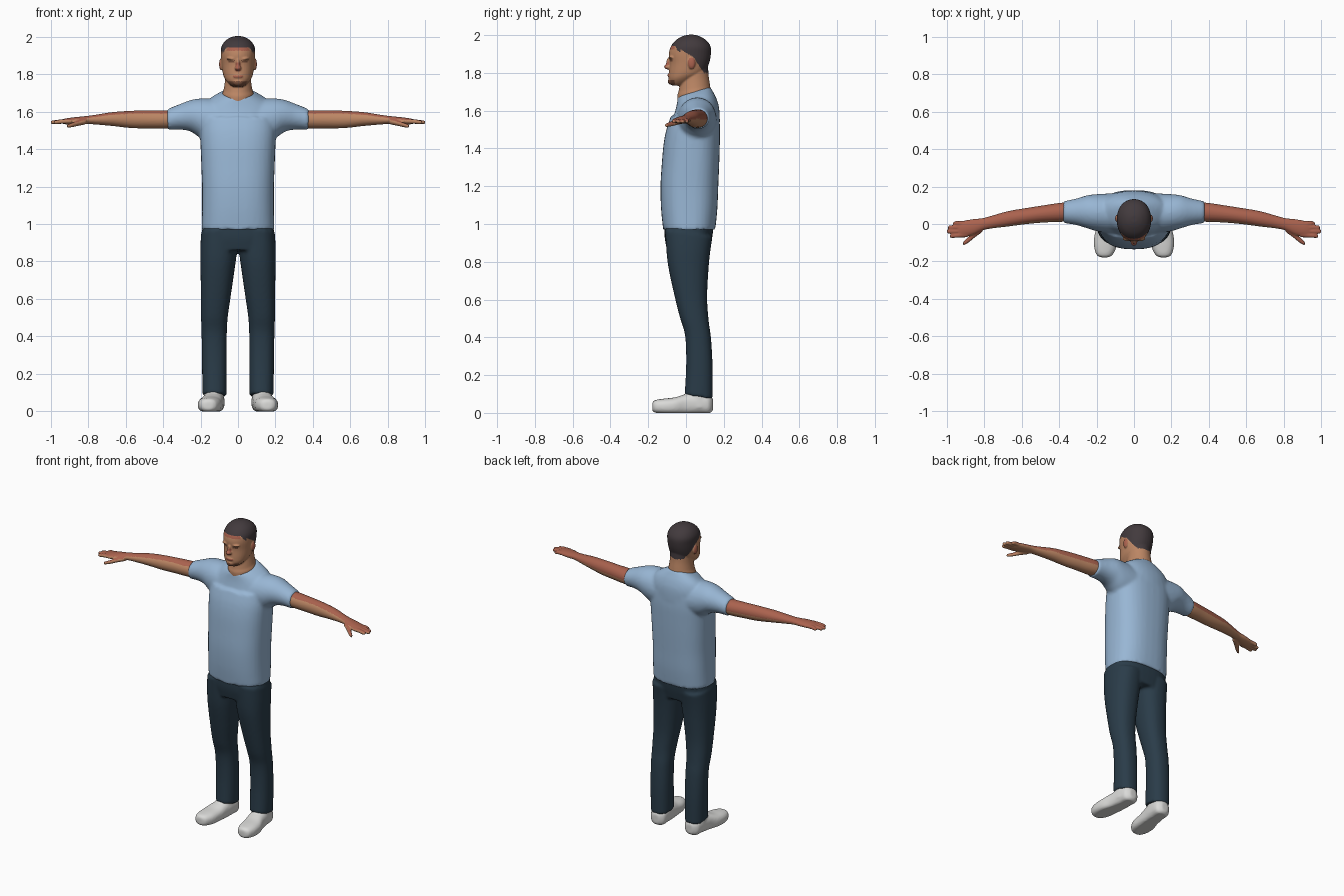
import bpy, bmesh, math
from mathutils import Vector

old = bpy.data.objects.get("Cube")
if old:
    bpy.data.objects.remove(old)


def material(name, r, g, b):
    lin = [((c / 255 + 0.055) / 1.055) ** 2.4 for c in (r, g, b)] + [1]
    m = bpy.data.materials.new(name)
    m.use_nodes = True
    m.diffuse_color = lin
    bsdf = next(n for n in m.node_tree.nodes if n.type == 'BSDF_PRINCIPLED')
    bsdf.inputs["Base Color"].default_value = lin
    bsdf.inputs["Roughness"].default_value = 0.8
    return m


SKIN = material("tan skin", 188, 134, 100)
RED = material("sunburnt skin", 170, 98, 78)
BEARD = material("stubble brown", 120, 80, 60)
HAIR = material("dark hair", 66, 58, 61)
SHIRT = material("light blue cotton", 152, 182, 212)
DENIM = material("dark navy denim", 42, 60, 73)
SHOE = material("white shoe", 218, 218, 216)


def spline(rows, steps=5):
    """Smooth in-between rows through the given cross-sections."""
    out = []
    for i in range(len(rows) - 1):
        p = [rows[max(i - 1, 0)], rows[i], rows[i + 1], rows[min(i + 2, len(rows) - 1)]]
        for k in range(steps):
            t = k / steps
            out.append([b + 0.5 * t * (c - a + t * (2 * a - 5 * b + 4 * c - d + t * (3 * (b - c) + d - a)))
                        for a, b, c, d in zip(*p)])
    return out + [list(rows[-1])]


def loft(bm, axis, rows, side=1, power=2.0, tilt=0, n=36):
    """Rows are (position, centre u, centre v, radius u, radius v) along an axis."""
    rings = []
    for t, cu, cv, ru, rv in spline(rows):
        ring = []
        for k in range(n):
            a = 2 * math.pi * k / n
            c, s = math.cos(a), math.sin(a)
            u = cu + ru * math.copysign(abs(c) ** (2 / power), c)
            v = cv + rv * math.copysign(abs(s) ** (2 / power), s)
            x, y, z = {'x': (t, u, v), 'y': (u, t, v), 'z': (u, v, t + tilt * (v - cv))}[axis]
            ring.append(bm.verts.new((side * x, y, max(z, 0))))
        rings.append(ring)
    for a, b in zip(rings, rings[1:]):
        for k in range(n):
            bm.faces.new((a[k], a[k - 1], b[k - 1], b[k]))
    bm.faces.new(rings[0])
    bm.faces.new(rings[-1])


def ball(bm, centre, radii):
    made = bmesh.ops.create_uvsphere(bm, u_segments=20, v_segments=12, radius=1)
    for v in made["verts"]:
        v.co = Vector(centre) + Vector([a * b for a, b in zip(v.co, radii)])


def finish(name, bm, mats, voxel, smooth=3, rule=None):
    """Fuse the overlapping volumes into one soft skin and colour it."""
    bmesh.ops.recalc_face_normals(bm, faces=bm.faces)
    me = bpy.data.meshes.new(name)
    bm.to_mesh(me)
    bm.free()
    ob = bpy.data.objects.new(name, me)
    bpy.context.scene.collection.objects.link(ob)
    rm = ob.modifiers.new("fuse", 'REMESH')
    rm.mode = 'VOXEL'
    rm.voxel_size = voxel
    sm = ob.modifiers.new("soften", 'SMOOTH')
    sm.factor, sm.iterations = 0.5, smooth
    bpy.context.view_layer.update()
    baked = bpy.data.meshes.new_from_object(ob.evaluated_get(bpy.context.evaluated_depsgraph_get()))
    ob.modifiers.clear()
    ob.data = baked
    baked.name = name
    baked.materials.clear()
    for m in mats:
        baked.materials.append(m)
    for p in baked.polygons:
        p.use_smooth = True
        p.material_index = mats.index(rule(p.center, p.normal)) if rule else 0
    return ob


# Shirt: trunk, sloping shoulders and short sleeves
bm = bmesh.new()
loft(bm, 'z', [(0.97, 0, .017, .194, .138), (1.08, 0, .017, .192, .149), (1.2, 0, .018, .192, .153),
               (1.32, 0, .024, .196, .152), (1.42, 0, .03, .2, .149), (1.5, 0, .038, .203, .142),
               (1.57, 0, .048, .2, .128)], power=2.5)
loft(bm, 'z', [(1.5, 0, .038, .203, .142), (1.58, 0, .05, .2, .125), (1.635, 0, .052, .182, .108),
               (1.672, 0, .048, .14, .095), (1.7, 0, .043, .087, .086)], power=2.2, tilt=.3)
for s in (1, -1):
    loft(bm, 'x', [(.08, .055, 1.545, .11, .12), (.19, .06, 1.562, .1, .108), (.25, .065, 1.577, .088, .085),
                   (.31, .065, 1.572, .07, .068), (.378, .063, 1.557, .058, .056)], s)
finish("shirt", bm, [SHIRT], .01, 4)

# Trousers: hips and two legs
bm = bmesh.new()
loft(bm, 'z', [(1.0, 0, .017, .188, .13), (.93, 0, .013, .194, .126), (.86, 0, .012, .19, .112)], power=2.6)
for s in (1, -1):
    loft(bm, 'z', [(.95, .1, .015, .097, .125), (.86, .103, .011, .098, .116), (.76, .109, .012, .091, .106),
                   (.62, .118, .024, .08, .088), (.5, .126, .043, .071, .077), (.4, .127, .064, .067, .069),
                   (.25, .126, .071, .066, .07), (.085, .125, .067, .064, .074)],
         s, power=2.3, tilt=-.15)
finish("trousers", bm, [DENIM], .009, 3)

# Shoes: rounded slippers with a flat sole, toes turned slightly out
for s, label in ((1, "left"), (-1, "right")):
    bm = bmesh.new()
    loft(bm, 'y', [(-.178, .157, .032, .018, .02), (-.165, .157, .034, .042, .033), (-.12, .153, .034, .06, .041),
                   (-.06, .148, .036, .063, .046), (0, .136, .044, .057, .055), (.07, .128, .05, .056, .056),
                   (.12, .125, .046, .05, .052), (.143, .125, .044, .022, .03)], s, power=2.5)
    loft(bm, 'z', [(.03, .132, .06, .054, .075), (.09, .13, .06, .052, .068), (.135, .127, .065, .048, .056)], s)
    finish(label + "_shoe", bm, [SHOE], .007, 3)


# Arms with open hands, sunburnt on the upper side
def arm_colour(c, n):
    return RED if n.z + .45 * n.y > .3 else SKIN


for s, label in ((1, "left"), (-1, "right")):
    bm = bmesh.new()
    loft(bm, 'x', [(.3, .065, 1.56, .045, .045), (.38, .063, 1.558, .051, .049), (.48, .054, 1.558, .046, .048),
                   (.57, .043, 1.558, .043, .046), (.67, .028, 1.56, .041, .037), (.76, .01, 1.557, .034, .026),
                   (.81, -.002, 1.555, .033, .021), (.86, -.016, 1.551, .042, .02),
                   (.91, -.026, 1.548, .043, .017), (.935, -.03, 1.547, .035, .012)], s)
    for y0, y1, tip in ((.003, .004, .965), (-.018, -.018, .992), (-.039, -.04, .999), (-.058, -.064, .983)):
        loft(bm, 'x', [(.89, y0, 1.548, .013, .012), (.94, (y0 + y1) / 2, 1.547, .012, .012),
                       (tip - .01, y1, 1.543, .011, .01), (tip, y1, 1.543, .006, .006)], s, n=14)
    loft(bm, 'x', [(.81, -.022, 1.548, .022, .016), (.85, -.052, 1.538, .021, .014),
                   (.885, -.085, 1.528, .016, .012), (.912, -.106, 1.522, .009, .009)], s, n=14)
    finish(label + "_arm", bm, [SKIN, RED], .005, 2, arm_colour)


# Head: neck, skull, nose, brow, lips and ears
def head_colour(c, n):
    if c.y < -.03:
        line = 1.942 - 1.5 * max(abs(c.x) - .06, 0)
    elif c.y < .04:
        line = 1.925 - .6 * (c.y + .03)
    else:
        line = max(1.883 - 1.5 * (c.y - .04), 1.80)
    if c.z > line and not (abs(c.x) > .09 and c.z < 1.88 and c.y < .05):
        return HAIR
    front = c.y < -.06
    if front and (c.z > 1.925 or abs(c.x) < .014 and 1.815 < c.z < 1.86):
        return RED
    if front and abs(abs(c.x) - .034) < .016 and abs(c.z - 1.866) < .006:
        return BEARD
    if front and abs(c.x) < .026 and abs(c.z - 1.787) < .006:
        return RED
    if front and c.z < 1.762 or abs(c.x) > .093 and c.z < 1.88:
        return BEARD if front else RED
    return SKIN


bm = bmesh.new()
loft(bm, 'z', [(1.58, 0, .048, .08, .08), (1.685, 0, .042, .084, .088), (1.72, 0, .044, .076, .083),
               (1.77, 0, .045, .069, .075), (1.84, 0, .05, .066, .066)], tilt=.2)
skull = [(1.732, -.07, -.02, .025), (1.745, -.084, .015, .045), (1.77, -.091, .05, .067),
         (1.8, -.091, .098, .08), (1.85, -.087, .122, .087), (1.9, -.091, .132, .091),
         (1.94, -.08, .13, .09), (1.972, -.055, .108, .073), (1.993, -.02, .074, .045), (2.002, .01, .045, .018)]
loft(bm, 'z', [(z, 0, (f + b) / 2, r, (b - f) / 2) for z, f, b, r in skull], power=2.15)
ball(bm, (0, -.094, 1.832), (.018, .023, .014))
ball(bm, (0, -.088, 1.85), (.011, .018, .032))
ball(bm, (0, -.085, 1.787), (.028, .014, .01))
ball(bm, (0, -.08, 1.755), (.028, .016, .018))
for s in (1, -1):
    ball(bm, (s * .034, -.074, 1.882), (.028, .018, .008))
    ball(bm, (s * .09, .03, 1.852), (.011, .02, .032))
finish("head", bm, [SKIN, RED, BEARD, HAIR], .0045, 3, head_colour)
